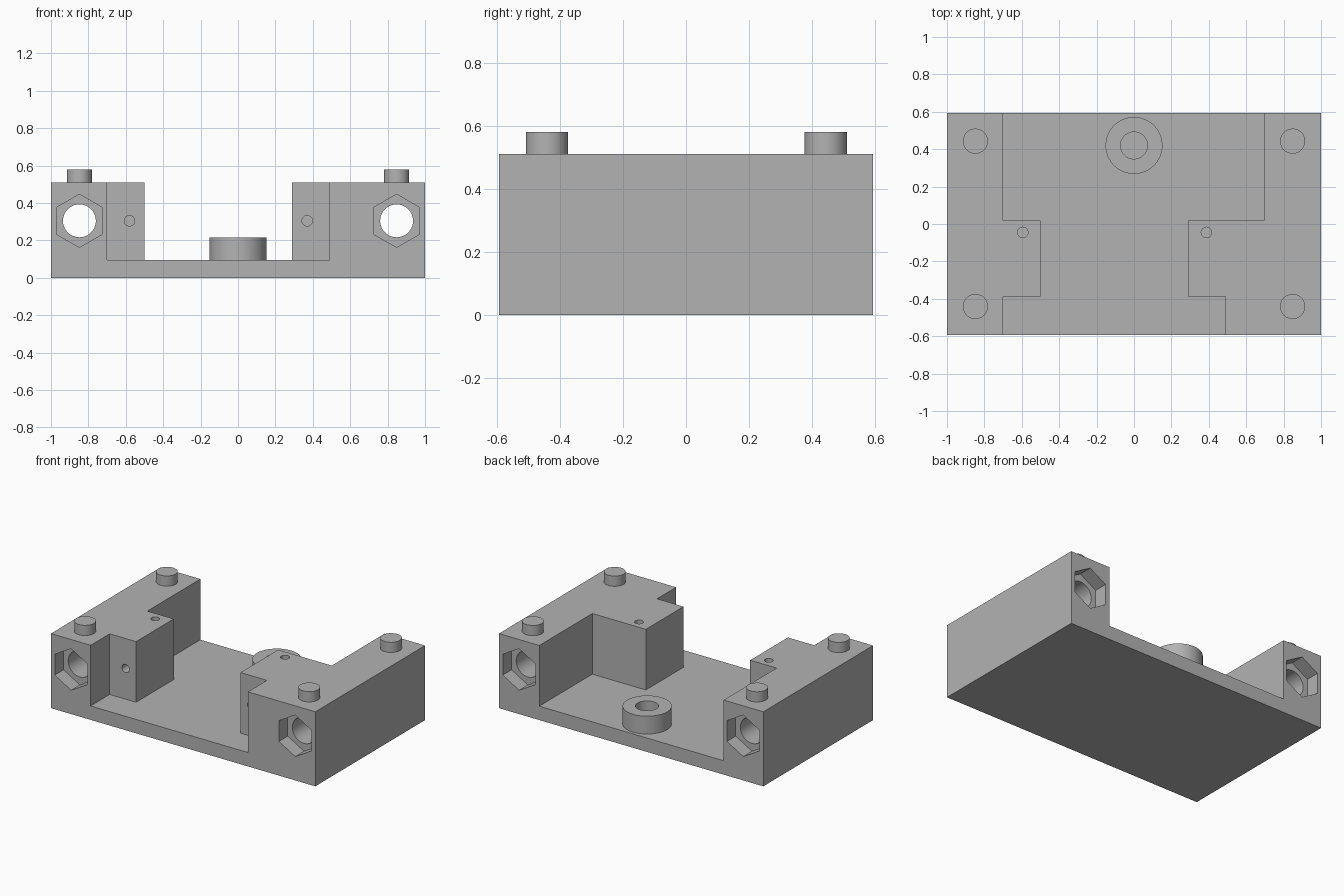
import bpy, bmesh, math
from mathutils import Vector

if "Cube" in bpy.data.objects:
    bpy.data.objects.remove(bpy.data.objects["Cube"], do_unlink=True)

grey = bpy.data.materials.new("plain_grey")
grey.use_nodes = True
colour = (0.45, 0.45, 0.45, 1)
grey.diffuse_color = colour
grey.node_tree.nodes["Principled BSDF"].inputs["Base Color"].default_value = colour

HALF_Y, TOP, FLOOR = 0.593, 0.51, 0.095


def prism(name, outline, lo, hi, axis="z"):
    """Extrude an outline along z (outline is x, y) or along y (outline is x, z)."""
    place = (lambda u, v, w: (u, v, w)) if axis == "z" else (lambda u, v, w: (u, w, v))
    bm = bmesh.new()
    face = bm.faces.new([bm.verts.new(place(u, v, lo)) for u, v in outline])
    ext = bmesh.ops.extrude_face_region(bm, geom=[face])
    moved = [g for g in ext["geom"] if isinstance(g, bmesh.types.BMVert)]
    bmesh.ops.translate(bm, verts=moved, vec=Vector(place(0, 0, hi - lo)))
    bmesh.ops.recalc_face_normals(bm, faces=bm.faces)
    mesh = bpy.data.meshes.new(name)
    bm.to_mesh(mesh)
    bm.free()
    mesh.materials.append(grey)
    obj = bpy.data.objects.new(name, mesh)
    bpy.context.collection.objects.link(obj)
    return obj


def ring(u, v, radius, sides=48):
    """Regular polygon with a corner pointing up."""
    angles = [math.pi / 2 + math.tau * i / sides for i in range(sides)]
    return [(u + radius * math.cos(a), v + radius * math.sin(a)) for a in angles]


def cut(target, *cutters):
    for cutter in cutters:
        mod = target.modifiers.new(cutter.name, "BOOLEAN")
        mod.operation, mod.solver, mod.object = "DIFFERENCE", "EXACT", cutter
    bpy.context.view_layer.objects.active = target
    for mod in list(target.modifiers):
        bpy.ops.object.modifier_apply(modifier=mod.name)
    for cutter in cutters:
        bpy.data.objects.remove(cutter, do_unlink=True)


def smooth(obj):
    bpy.ops.object.select_all(action="DESELECT")
    obj.select_set(True)
    bpy.context.view_layer.objects.active = obj
    bpy.ops.object.shade_smooth_by_angle(angle=math.radians(30))


# Body with a stepped channel running front to back
body = prism("body", [(-1, -HALF_Y), (1, -HALF_Y), (1, HALF_Y), (-1, HALF_Y)], 0, TOP)
channel = [(-0.7, -0.7), (0.49, -0.7), (0.49, -0.387), (0.29, -0.387),
           (0.29, 0.02), (0.695, 0.02), (0.695, 0.7), (-0.7, 0.7),
           (-0.7, 0.02), (-0.5, 0.02), (-0.5, -0.387), (-0.7, -0.387)]
cutters = [prism("channel_cutter", channel, FLOOR, 1)]

# Long bores with hexagonal nut pockets at both ends
for x in (-0.848, 0.848):
    cutters.append(prism("bore_cutter", ring(x, 0.305, 0.088), -0.7, 0.7, "y"))
    for side in (-1, 1):
        lo, hi = sorted((side * 0.7, side * (HALF_Y - 0.095)))
        cutters.append(prism("nut_cutter", ring(x, 0.305, 0.142, 6), lo, hi, "y"))

# Small blind holes in the two inner shoulders
for x_top, x_front in ((-0.595, -0.58), (0.387, 0.37)):
    cutters.append(prism("top_hole_cutter", ring(x_top, -0.045, 0.028, 24), 0.3, 0.7))
    cutters.append(prism("front_hole_cutter", ring(x_front, 0.305, 0.028, 24), -0.45, -0.13, "y"))
cut(body, *cutters)
smooth(body)

# Locating pins on the four corners
for x, side in ((-0.848, "right"), (0.848, "left")):
    for y, end in ((-0.441, "front"), (0.443, "back")):
        smooth(prism(f"pin_{end}_{side}", ring(x, y, 0.067), TOP, 0.58))

# Hollow boss on the floor
boss = prism("boss", ring(0, 0.42, 0.152, 64), FLOOR, 0.217)
cut(boss, prism("boss_cutter", ring(0, 0.42, 0.072), 0, 0.4))
smooth(boss)
